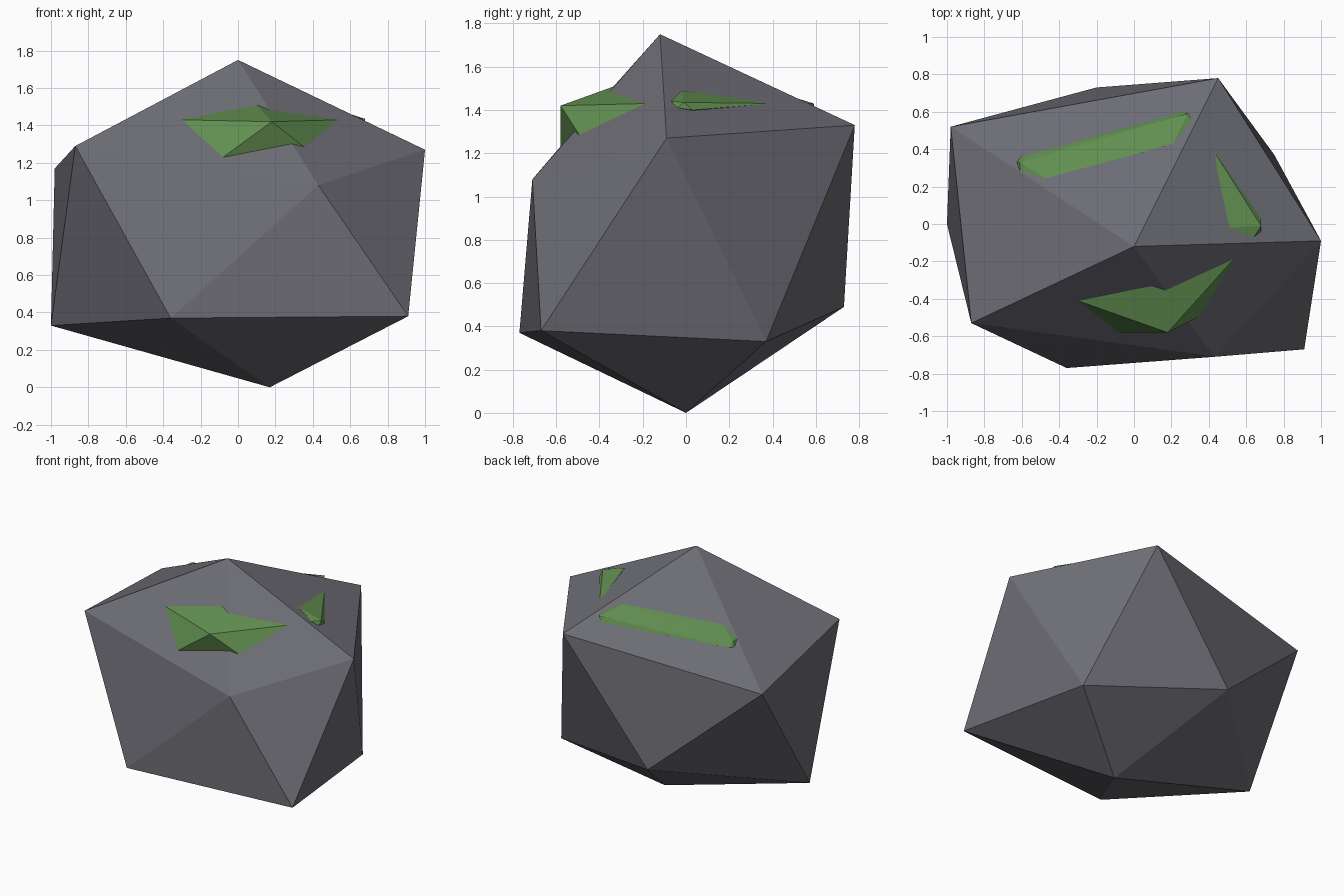
import bpy
import bmesh

cube = bpy.data.objects.get("Cube")
if cube:
    bpy.data.objects.remove(cube, do_unlink=True)


def material(name, colour):
    mat = bpy.data.materials.new(name)
    mat.use_nodes = True
    mat.diffuse_color = (*colour, 1)
    bsdf = mat.node_tree.nodes["Principled BSDF"]
    bsdf.inputs["Base Color"].default_value = (*colour, 1)
    bsdf.inputs["Roughness"].default_value = 1
    return mat


def add_object(name, bm, mat):
    bmesh.ops.recalc_face_normals(bm, faces=bm.faces)
    mesh = bpy.data.meshes.new(name)
    bm.to_mesh(mesh)
    bm.free()
    mesh.materials.append(mat)
    obj = bpy.data.objects.new(name, mesh)
    bpy.context.collection.objects.link(obj)


stone = material("slate grey", (0.15, 0.15, 0.175))
green = material("moss green", (0.12, 0.27, 0.08))

# Boulder: an uneven icosahedron, two rings of five between two poles
top = (0, -0.12, 1.75)
bottom = (0.17, 0, 0)
upper = [(-0.87, -0.53, 1.29), (0.43, -0.71, 1.08), (1, -0.09, 1.27),
         (0.45, 0.78, 1.33), (-0.98, 0.52, 1.17)]
lower = [(-0.36, -0.77, 0.37), (0.91, -0.67, 0.38), (0.75, 0.37, 0.33),
         (-0.2, 0.73, 0.49), (-1, 0, 0.33)]

bm = bmesh.new()
t, b = bm.verts.new(top), bm.verts.new(bottom)
up = [bm.verts.new(p) for p in upper]
low = [bm.verts.new(p) for p in lower]
for i in range(5):
    j = (i + 1) % 5
    bm.faces.new((t, up[i], up[j]))
    bm.faces.new((up[i], low[i], up[j]))
    bm.faces.new((low[i], low[j], up[j]))
    bm.faces.new((b, low[j], low[i]))
add_object("boulder", bm, stone)


# Moss: faceted lumps, each the hull of its rim, raised crest and buried root
def moss(name, rim, crest, root):
    bm = bmesh.new()
    for p in rim + crest + [root]:
        bm.verts.new(p)
    bmesh.ops.convex_hull(bm, input=bm.verts)
    add_object(name, bm, green)


moss("front_moss",
     [(-0.3, -0.41, 1.43), (0.1, -0.33, 1.51), (0.54, -0.18, 1.43),
      (0.36, -0.49, 1.28), (-0.08, -0.58, 1.23)],
     [(0.18, -0.58, 1.42)], (0.15, -0.3, 1.3))

moss("left_moss",
     [(0.42, 0.4, 1.43), (0.51, -0.02, 1.49), (0.64, -0.07, 1.44),
      (0.68, -0.04, 1.41), (0.68, 0.03, 1.4)],
     [(0.68, -0.01, 1.435)], (0.5, 0.08, 1.35))

moss("back_moss",
     [(0.21, 0.43, 1.48), (-0.47, 0.24, 1.44), (-0.61, 0.19, 1.39),
      (-0.63, 0.33, 1.35), (-0.6, 0.36, 1.35), (0.26, 0.6, 1.39),
      (0.31, 0.55, 1.43)],
     [(-0.61, 0.33, 1.385), (0.29, 0.59, 1.43)], (-0.15, 0.35, 1.3))
